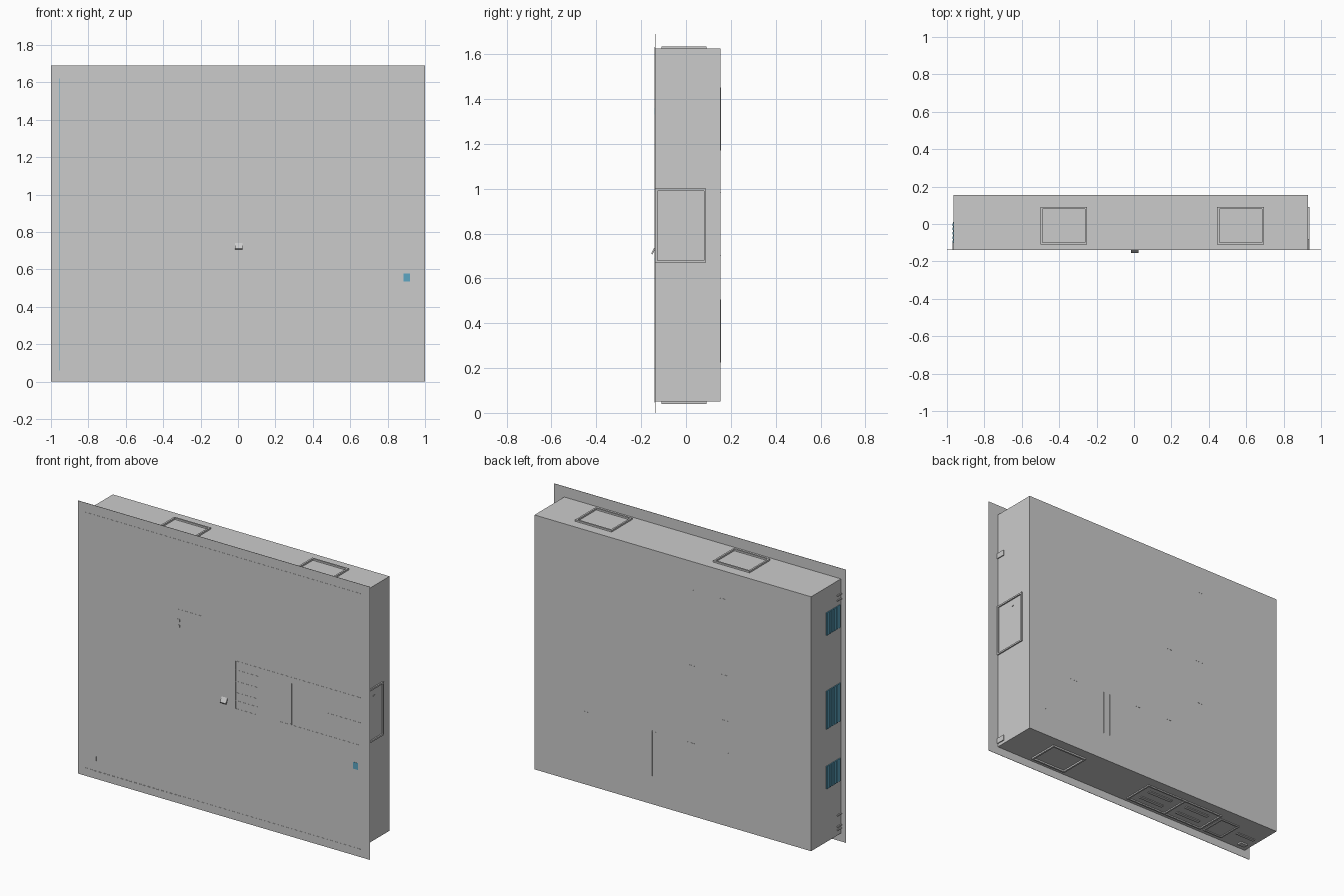
import bpy, bmesh

if "Cube" in bpy.data.objects:
    bpy.data.objects.remove(bpy.data.objects["Cube"])

XL, XR, YF, YB, ZB, ZT = -0.965, 0.93, -0.137, 0.154, 0.05, 1.625

blue = bpy.data.materials.new("blue_paint")
blue.diffuse_color = (0.11, 0.38, 0.54, 1)
blue.use_nodes = True
blue.node_tree.nodes["Principled BSDF"].inputs["Base Color"].default_value = blue.diffuse_color


def finish(name, bm, mat=None):
    bmesh.ops.recalc_face_normals(bm, faces=bm.faces[:])
    me = bpy.data.meshes.new(name)
    bm.to_mesh(me)
    bm.free()
    ob = bpy.data.objects.new(name, me)
    bpy.context.collection.objects.link(ob)
    if mat:
        me.materials.append(mat)
    return ob


def add_box(bm, x0, x1, y0, y1, z0, z1):
    vs = bmesh.ops.create_cube(bm, size=1)["verts"]
    for v in vs:
        v.co.x = x1 if v.co.x > 0 else x0
        v.co.y = y1 if v.co.y > 0 else y0
        v.co.z = z1 if v.co.z > 0 else z0


def boxes(name, items, mat=None):
    bm = bmesh.new()
    for b in items:
        add_box(bm, *b)
    return finish(name, bm, mat)


def rim(a0, a1, b0, b1, w):
    """Four strips of a rectangular rim as (a0, a1, b0, b1)."""
    return [(a0, a1, b0, b0 + w), (a0, a1, b1 - w, b1),
            (a0, a0 + w, b0 + w, b1 - w), (a1 - w, a1, b0 + w, b1 - w)]


# Cabinet body and the thin front flange sheet
boxes("cabinet_body", [(XL, XR, YF, YB, ZB, ZT)])
boxes("front_flange", [(-1, 1, YF - 0.002, YF, 0, 1.69)])

# Cable entry rims on top, bottom and right side
for name, x0, x1, z0, z1 in (
        ("top_entry_left", -0.5, -0.25, ZT, ZT + 0.01),
        ("top_entry_right", 0.445, 0.695, ZT, ZT + 0.01),
        ("bottom_entry_right", 0.445, 0.695, ZB - 0.01, ZB)):
    boxes(name, [r + (z0, z1) for r in rim(x0, x1, -0.11, 0.092, 0.011)])
boxes("side_entry", [(XR, XR + 0.008) + r for r in rim(YF, 0.09, 0.67, 1.0, 0.01)])

# Hinge tabs on the right side
for i, z in enumerate((0.07, 1.325)):
    boxes(f"hinge_tab_{i}", [(XR, XR + 0.006, YF, -0.08, z, z + 0.035)])
boxes("side_screw", [(XR, XR + 0.004, -0.006, 0.008, 0.943, 0.949)])

# Connection plate under the cabinet, with raised slots
boxes("bottom_plate", [r + (ZB - 0.008, ZB) for r in rim(-0.6, -0.035, -0.11, 0.092, 0.01)]
      + [(-0.325, -0.315, -0.1, 0.082, ZB - 0.008, ZB)])
boxes("bottom_slots", [(x, x + 0.17, y, y + 0.022, ZB - 0.005, ZB)
                       for x in (-0.26, -0.54) for y in (-0.06, 0.02)])
boxes("bottom_cover", [r + (ZB - 0.006, ZB) for r in rim(-0.76, -0.62, -0.11, 0.06, 0.01)])
boxes("bottom_latch", [(-0.93, -0.88, -0.1, -0.07, ZB - 0.01, ZB),
                       (-0.93, -0.8, -0.02, 0.0, ZB - 0.005, ZB)])

# Blue louvred vents on the left side
for i, (z0, z1) in enumerate(((0.38, 0.52), (0.75, 0.985), (1.33, 1.47))):
    boxes(f"left_vent_{i}", [(XL - 0.003, XL, -0.13, 0.01, z0, z1)]
          + [(XL - 0.006, XL - 0.003, -0.125 + k * 0.023, -0.112 + k * 0.023, z0, z1)
             for k in range(6)], blue)
boxes("left_clips", [(XL - 0.006, XL, YF, -0.1, z, z + 0.008)
                     for z in (0.08, 0.1, 0.17, 1.5, 1.53)])

# Hairline seams on the back: upright shelf lines and short ticks
D = 0.002
boxes("back_seams", [(x, x + D, YB, YB + 0.001, z, z + 0.28)
                     for x, z in ((-0.16, 1.17), (-0.115, 1.17), (-0.345, 1.17), (0.807, 0.225),
                                  (0.607, 0.225), (0.36, 0.225), (0.314, 0.225),
                                  (0.123, 0.225), (-0.398, 0.225))]
      + [(x - 0.025, x + 0.025, YB, YB + 0.001, z, z + D)
         for x, z in ((-0.37, 1.45), (-0.14, 0.98), (-0.37, 0.98), (0.59, 0.5),
                      (0.105, 0.5), (-0.14, 0.5), (-0.37, 0.7))])

# Hairline seams on the front sheet
FY = (YF - 0.003, YF - 0.002)


def vline(x, z0, z1):
    return (x, x + D) + FY + (z0, z1)


def hline(x0, x1, z):
    return (x0, x1) + FY + (z, z + D)


boxes("front_seams",
      [vline(0.935, a, b) for a, b in ((0.05, 0.68), (0.99, 1.33), (1.36, 1.63))]
      + [vline(0.464, 0.69, 0.95), vline(0.704, 0.69, 0.985), vline(0.08, 0.69, 0.985),
         vline(0.237, 0.69, 0.985), vline(-0.134, 1.02, 1.2), vline(-0.875, 0.11, 0.14)]
      + [hline(-0.95, 0.935, 1.63), hline(-0.95, 0.935, 0.048), hline(0.237, 0.935, 0.985),
         hline(0.37, 0.935, 0.69), hline(0.704, 0.935, 0.83), hline(-0.31, -0.134, 1.2),
         hline(-0.895, -0.29, 0.045)]
      + [hline(0.08, 0.237, z) for z in (0.69, 0.74, 0.79, 0.86, 0.93, 0.985)])
boxes("left_seam", [vline(-0.955, 0.06, 1.62)], blue)

# Buttons, rivets and the blue badge on the front
boxes("buttons", [(-0.317, -0.301) + FY + (z, z + 0.016) for z in (1.09, 1.125)])
boxes("rivets", [(0.452, 0.46) + FY + (z, z + 0.008) for z in (0.69, 0.825, 0.952)])
boxes("blue_badge", [(0.885, 0.92) + FY + (0.535, 0.577)], blue)

# Slanted door handle
bm = bmesh.new()
prof = [(YF, 0.745), (-0.155, 0.712), (-0.15, 0.705), (YF, 0.73)]
face = bm.faces.new([bm.verts.new((-0.015, y, z)) for y, z in prof])
ext = bmesh.ops.extrude_face_region(bm, geom=[face])["geom"]
bmesh.ops.translate(bm, vec=(0.04, 0, 0),
                    verts=[g for g in ext if isinstance(g, bmesh.types.BMVert)])
finish("door_handle", bm)
